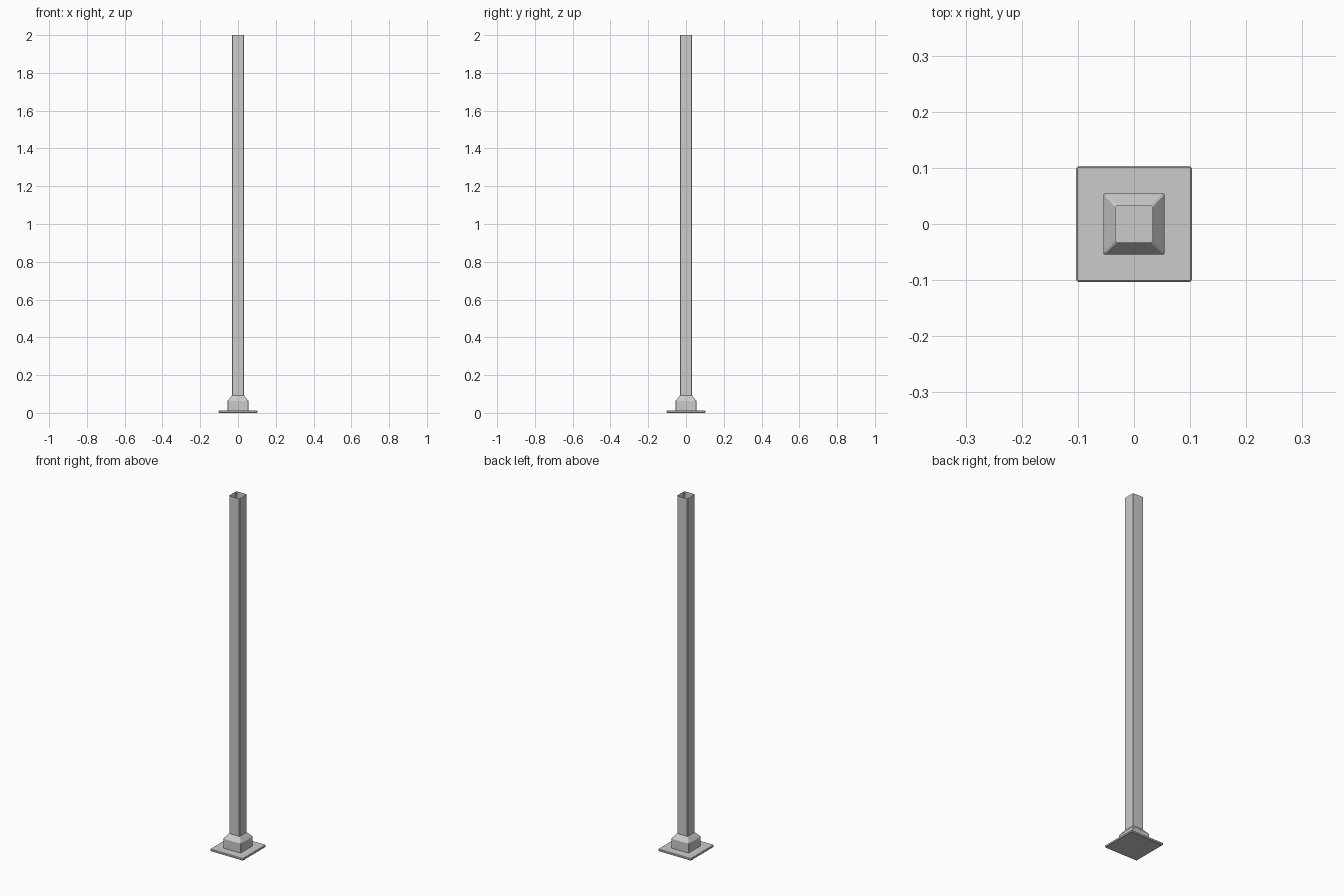
import bpy, bmesh

if "Cube" in bpy.data.objects:
    bpy.data.objects.remove(bpy.data.objects["Cube"])


def ring(bm, half, z, chamfer):
    """Square loop with small chamfered corners."""
    h, k = half, half - chamfer
    pts = [(k, -h), (h, -k), (h, k), (k, h), (-k, h), (-h, k), (-h, -k), (-k, -h)]
    return [bm.verts.new((x, y, z)) for x, y in pts]


def square_loft(name, sections, cap_bottom=False, cap_top=False):
    """Skin a stack of (half width, z, chamfer) sections."""
    bm = bmesh.new()
    rings = [ring(bm, *s) for s in sections]
    for a, b in zip(rings, rings[1:]):
        for i in range(8):
            j = (i + 1) % 8
            bm.faces.new((a[i], a[j], b[j], b[i]))
    if cap_bottom:
        bm.faces.new(rings[0][::-1])
    if cap_top:
        bm.faces.new(rings[-1])
    mesh = bpy.data.meshes.new(name)
    bm.to_mesh(mesh)
    bm.free()
    obj = bpy.data.objects.new(name, mesh)
    bpy.context.collection.objects.link(obj)
    return obj


# Base plate with softened edges
square_loft("base_plate", [(0.101, 0, 0.002), (0.103, 0.002, 0.003),
                           (0.103, 0.010, 0.003), (0.101, 0.012, 0.002)], True, True)

# Collar: straight skirt, then slope in to the post
square_loft("collar", [(0.0545, 0, 0.002), (0.0545, 0.064, 0.002),
                       (0.053, 0.067, 0.002), (0.033, 0.092, 0.003)])

# Hollow post, open at the top
square_loft("post", [(0.033, 0.012, 0.003), (0.033, 2.0, 0.003)])
